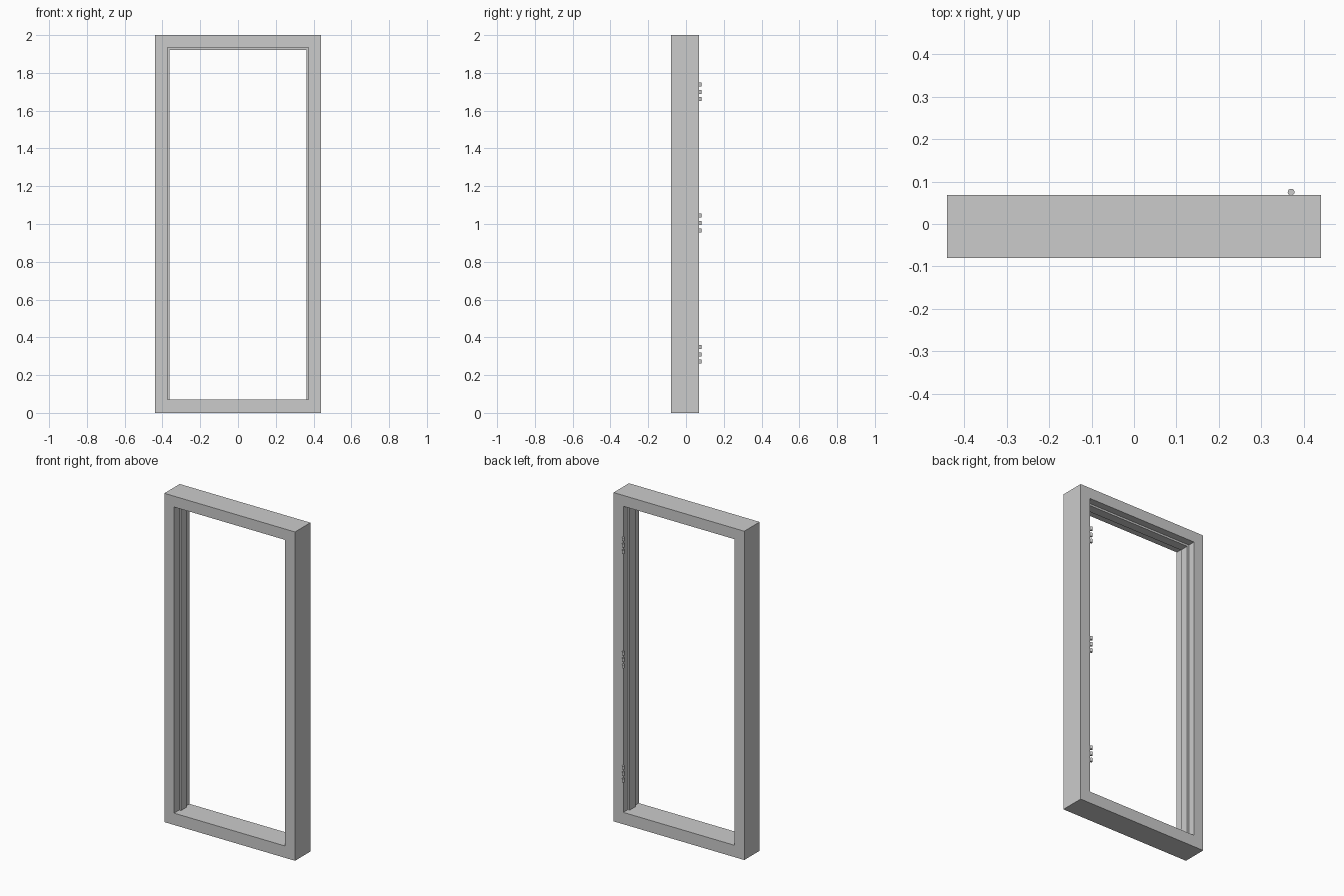
import bpy
import bmesh

cube = bpy.data.objects.get("Cube")
if cube:
    bpy.data.objects.remove(cube, do_unlink=True)

# Single plain grey
grey = bpy.data.materials.new("plain_grey")
grey.use_nodes = True
GREY = (0.6, 0.6, 0.6, 1)
grey.diffuse_color = GREY
grey.node_tree.nodes["Principled BSDF"].inputs["Base Color"].default_value = GREY

HALF_W, HEIGHT = 0.44, 2.0
FRONT, BACK = -0.08, 0.068
OPEN_W, SILL, HEAD = 0.374, 0.072, 1.934


def finish(name, bm):
    bmesh.ops.recalc_face_normals(bm, faces=bm.faces)
    mesh = bpy.data.meshes.new(name)
    bm.to_mesh(mesh)
    bm.free()
    mesh.materials.append(grey)
    obj = bpy.data.objects.new(name, mesh)
    bpy.context.collection.objects.link(obj)
    return obj


def rect_loop(bm, half_w, low, high, y):
    corners = [(-half_w, low), (half_w, low), (half_w, high), (-half_w, high)]
    return [bm.verts.new((x, y, z)) for x, z in corners]


# Door frame: rectangular section swept round the opening
bm = bmesh.new()
outer, inner = (HALF_W, 0, HEIGHT), (OPEN_W, SILL, HEAD)
rings = [rect_loop(bm, *size, y) for size, y in
         ((outer, FRONT), (outer, BACK), (inner, BACK), (inner, FRONT))]
for i in range(4):
    a, b = rings[i], rings[(i + 1) % 4]
    for j in range(4):
        k = (j + 1) % 4
        bm.faces.new((a[j], a[k], b[k], b[j]))
finish("door_frame", bm)

# Door stop: raised strip on both jambs and the head, slightly sunk in
STOP, SINK = 0.012, 0.005
STOP_FRONT, STOP_BACK = -0.03, 0.024
x_out, x_in = OPEN_W + SINK, OPEN_W - STOP
z_out, z_in, z_low = HEAD + SINK, HEAD - STOP, SILL - SINK
right_half = [(x_in, z_in), (x_in, z_low), (x_out, z_low), (x_out, z_out)]
outline = right_half + [(-x, z) for x, z in reversed(right_half)]
bm = bmesh.new()
face = bm.faces.new([bm.verts.new((x, STOP_FRONT, z)) for x, z in outline])
moved = bmesh.ops.extrude_face_region(bm, geom=[face], use_keep_orig=True)
top_verts = [g for g in moved["geom"] if isinstance(g, bmesh.types.BMVert)]
bmesh.ops.translate(bm, verts=top_verts, vec=(0, STOP_BACK - STOP_FRONT, 0))
finish("door_stop", bm)

# Hinges: three small knuckles each, on the back of the left jamb
for label, z in (("lower", 0.31), ("middle", 1.005), ("upper", 1.70)):
    for n in (-1, 0, 1):
        bpy.ops.mesh.primitive_cylinder_add(
            vertices=16, radius=0.008, depth=0.021,
            location=(0.37, 0.075, z + n * 0.039))
        knuckle = bpy.context.object
        knuckle.name = f"{label}_hinge_knuckle_{n + 2}"
        knuckle.data.materials.append(grey)
        bpy.ops.object.shade_smooth_by_angle()
